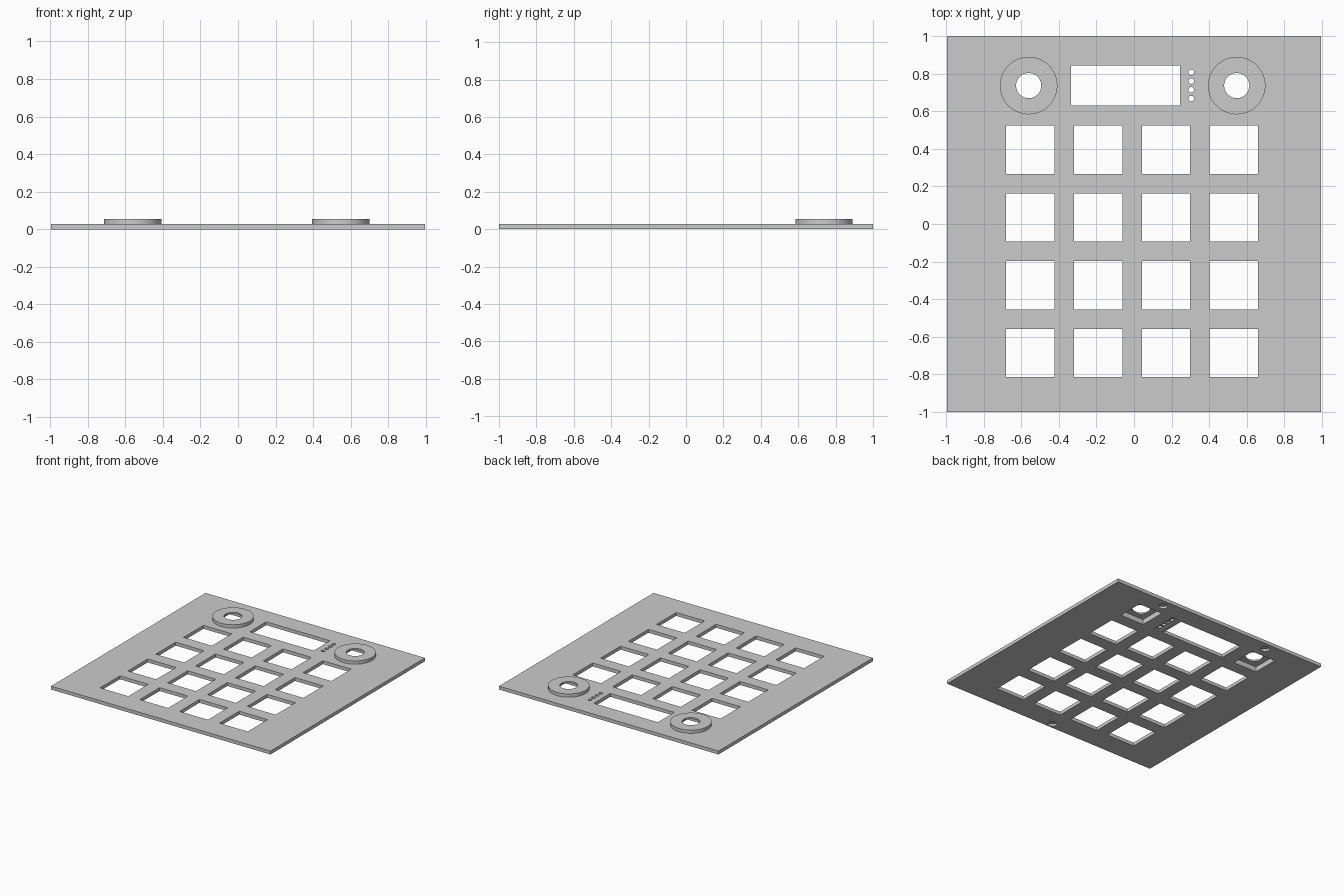
import bpy, bmesh
from math import pi
from mathutils import Matrix

cube = bpy.data.objects.get("Cube")
if cube:
    bpy.data.objects.remove(cube, do_unlink=True)

PLATE_TOP, BOSS_TOP = 0.028, 0.055
KNOBS = [(-0.561, 0.737), (0.547, 0.737)]

grey = bpy.data.materials.new("plain grey")
grey.use_nodes = True
grey.diffuse_color = (0.6, 0.6, 0.6, 1)
grey.node_tree.nodes["Principled BSDF"].inputs["Base Color"].default_value = (0.6, 0.6, 0.6, 1)


def box(bm, x, y, sx, sy, z0, z1):
    m = Matrix.Translation((x, y, (z0 + z1) / 2)) @ Matrix.Diagonal((sx, sy, z1 - z0, 1))
    bmesh.ops.create_cube(bm, size=1, matrix=m)


def disc(bm, x, y, r, z0, z1, sides=64):
    m = Matrix.Translation((x, y, (z0 + z1) / 2)) @ Matrix.Rotation(pi / sides, 4, "Z")
    bmesh.ops.create_cone(bm, cap_ends=True, segments=sides, radius1=r, radius2=r,
                          depth=z1 - z0, matrix=m)


def make(name, bm, helper=False):
    mesh = bpy.data.meshes.new(name)
    bm.to_mesh(mesh)
    bm.free()
    mesh.materials.append(grey)
    ob = bpy.data.objects.new(name, mesh)
    bpy.context.scene.collection.objects.link(ob)
    if helper:
        ob.hide_render = True
        ob.display_type = "WIRE"
    return ob


# Flat panel
bm = bmesh.new()
box(bm, 0, 0, 1.99, 2, 0, PLATE_TOP)
panel = make("face_panel", bm)

# Round knob bosses, sunk into the panel for a clean union
bm = bmesh.new()
for x, y in KNOBS:
    disc(bm, x, y, 0.153, 0.01, BOSS_TOP)
bosses = make("knob_boss_helper", bm, True)

# Through openings: key grid, display window, indicator holes, knob shafts
bm = bmesh.new()
for col in range(4):
    for row in range(4):
        box(bm, -0.552 + 0.361 * col, 0.396 - 0.361 * row, 0.257, 0.257, -0.1, 0.1)
box(bm, -0.045, 0.737, 0.58, 0.213, -0.1, 0.1)
for i in range(4):
    disc(bm, 0.305, 0.668 + 0.0465 * i, 0.015, -0.1, 0.1, 24)
for x, y in KNOBS:
    disc(bm, x, y, 0.067, -0.1, 0.1, 48)
openings = make("opening_cutter", bm, True)

# Underside pockets: knob bodies, indicator strip, blind screw holes
bm = bmesh.new()
for x, y in KNOBS:
    box(bm, x, y, 0.217, 0.217, -0.1, 0.042)
box(bm, 0.305, 0.737, 0.055, 0.22, -0.1, 0.01)
for x, y in [(0.5, 0.935), (-0.5, 0.935), (0, -0.955)]:
    disc(bm, x, y, 0.035, -0.1, 0.018, 32)
pockets = make("pocket_cutter", bm, True)

for helper, mode in [(bosses, "UNION"), (pockets, "DIFFERENCE"), (openings, "DIFFERENCE")]:
    mod = panel.modifiers.new(helper.name, "BOOLEAN")
    mod.object, mod.operation, mod.solver = helper, mode, "EXACT"

# Bake the cuts, then drop the helpers
bpy.context.view_layer.update()
result = bpy.data.meshes.new_from_object(panel.evaluated_get(bpy.context.evaluated_depsgraph_get()))
panel.modifiers.clear()
panel.data = result
for helper in (bosses, openings, pockets):
    bpy.data.objects.remove(helper, do_unlink=True)

# Smooth round walls, keep edges sharp
bpy.ops.object.select_all(action="DESELECT")
panel.select_set(True)
bpy.context.view_layer.objects.active = panel
bpy.ops.object.shade_smooth_by_angle(angle=pi / 6)
